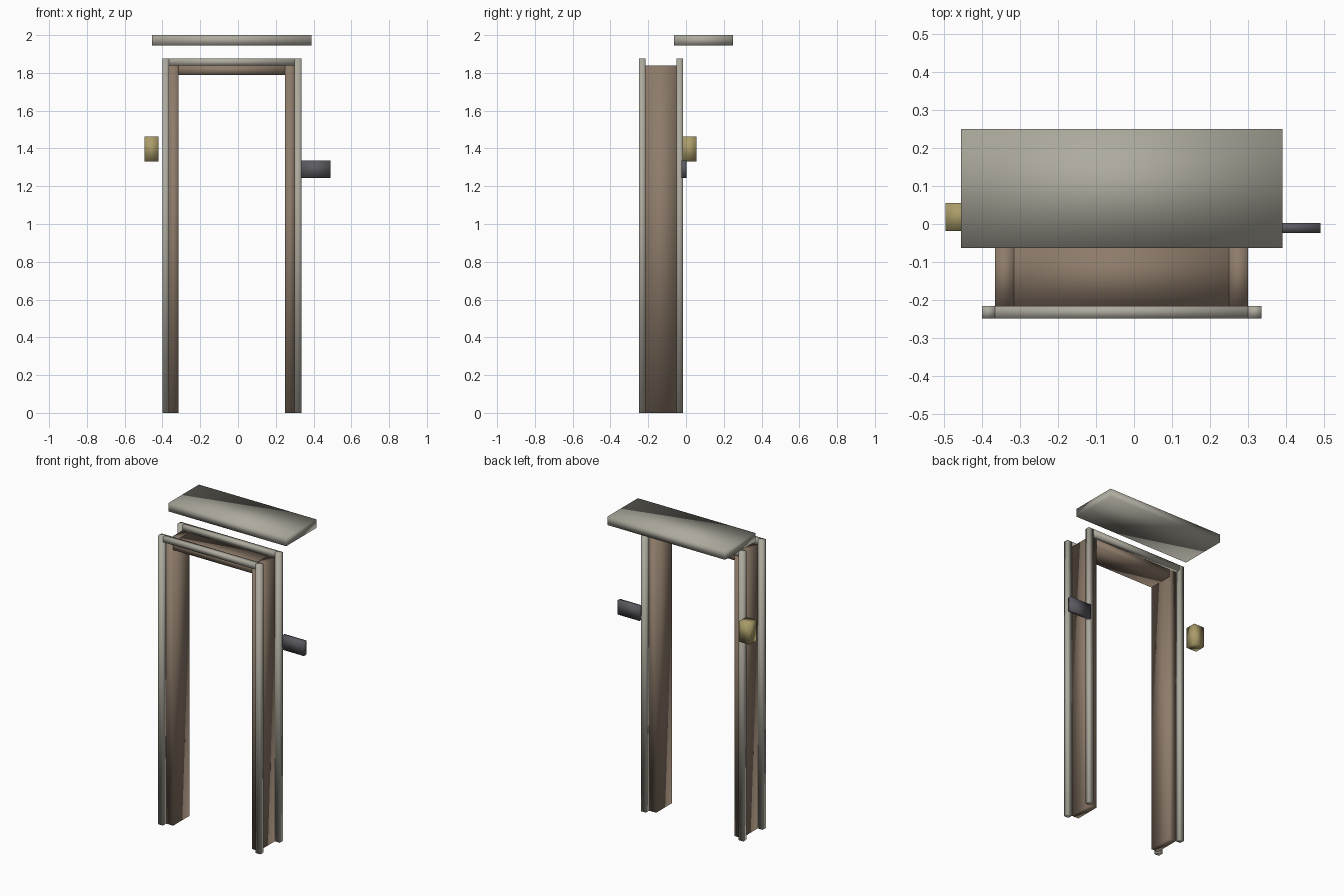
import bpy

if "Cube" in bpy.data.objects:
    bpy.data.objects.remove(bpy.data.objects["Cube"])

CX = -0.0325  # centre line of the door frame


def material(name, rgb):
    m = bpy.data.materials.new(name)
    m.diffuse_color = (*rgb, 1)
    m.use_nodes = True
    m.node_tree.nodes["Principled BSDF"].inputs["Base Color"].default_value = m.diffuse_color
    return m


WOOD = material("brown_wood", (0.27, 0.20, 0.145))
TRIM = material("pale_trim", (0.42, 0.40, 0.34))
DARK = material("dark_metal", (0.10, 0.10, 0.115))
BRASS = material("brass", (0.40, 0.33, 0.14))


def box(name, x, y, z, mat):
    """Soft-shaded box from its (min, max) range on each axis."""
    ranges = (x, y, z)
    bpy.ops.mesh.primitive_cube_add(size=1)
    ob = bpy.context.object
    ob.name = name
    for v in ob.data.vertices:
        v.co = [(a + b) / 2 + c * (b - a) for (a, b), c in zip(ranges, v.co)]
    bpy.ops.object.shade_smooth()
    ob.data.materials.append(mat)
    return ob


def pair(name, near, far, y, z, mat):
    """Left and right copies, mirrored about the frame's centre line."""
    box("left_" + name, (CX - far, CX - near), y, z, mat)
    box("right_" + name, (CX + near, CX + far), y, z, mat)


# Wooden frame
pair("jamb", 0.2825, 0.3325, (-0.215, -0.05), (0, 1.84), WOOD)
box("header", (CX - 0.2825, CX + 0.2825), (-0.215, -0.05), (1.79, 1.84), WOOD)

# Thin trim around the front and back faces
for side, y in (("front", (-0.248, -0.215)), ("back", (-0.05, -0.017))):
    pair(side + "_trim_post", 0.3325, 0.3675, y, (0, 1.875), TRIM)
    box(side + "_trim_top", (CX - 0.3325, CX + 0.3325), y, (1.84, 1.875), TRIM)

# Canopy slab above the frame
box("canopy", (CX - 0.4225, CX + 0.4225), (-0.063, 0.249), (1.945, 2.0), TRIM)

# Side fittings
box("wall_lamp", (-0.495, -0.42), (-0.018, 0.055), (1.33, 1.463), BRASS)
box("name_plate", (0.333, 0.49), (-0.023, 0.002), (1.243, 1.335), DARK)
